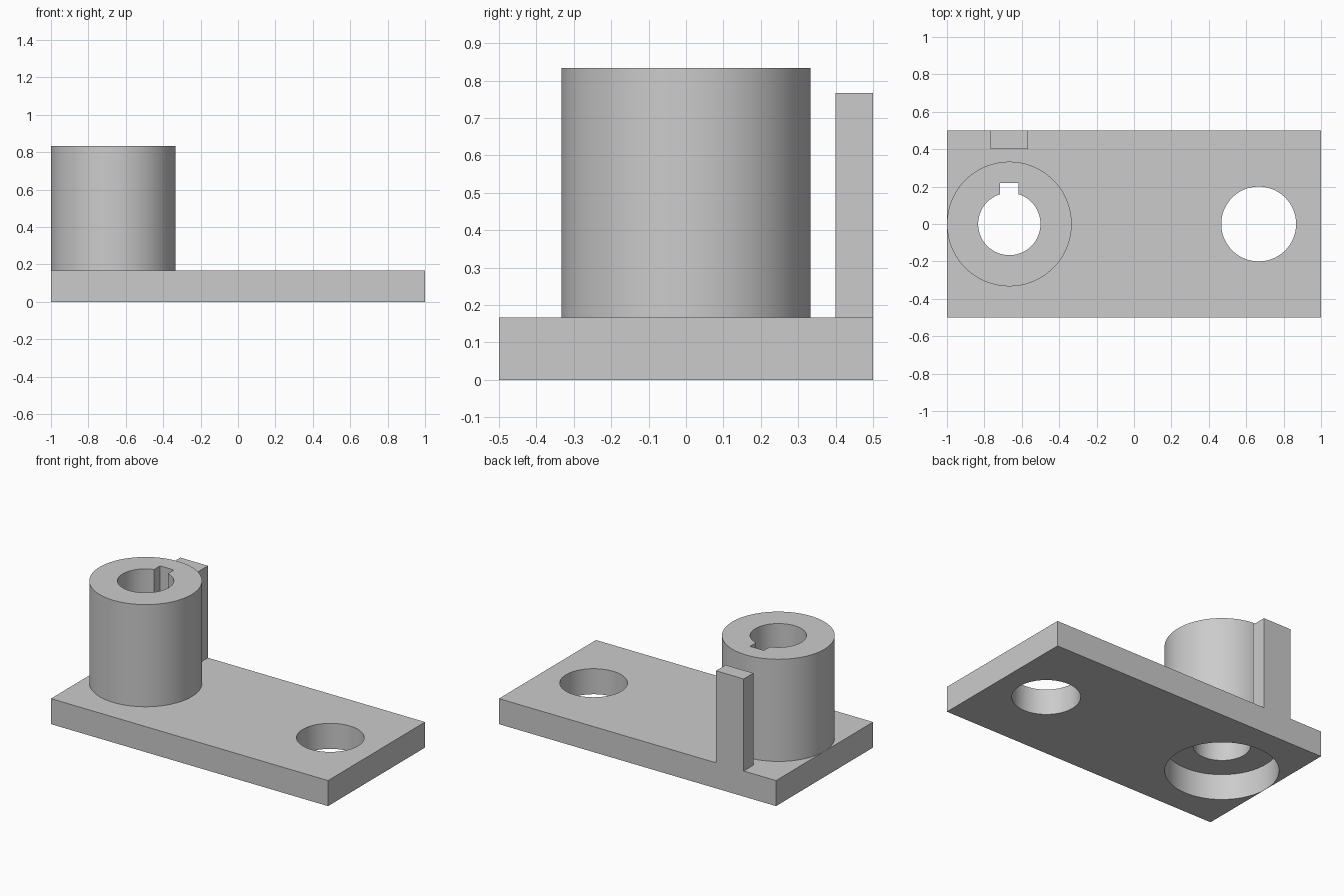
import bpy
import math

default = bpy.data.objects.get("Cube")
if default:
    bpy.data.objects.remove(default, do_unlink=True)

grey = bpy.data.materials.new("plain grey")
grey.use_nodes = True
grey.diffuse_color = (0.6, 0.6, 0.6, 1)
grey.node_tree.nodes["Principled BSDF"].inputs["Base Color"].default_value = grey.diffuse_color

THICK = 1 / 6        # plate thickness
BOSS_X = -2 / 3      # boss axis
BOSS_R = 1 / 3
BOSS_TOP = 5 / 6
BORE_R = 1 / 6


def finish(name):
    obj = bpy.context.object
    obj.name = name
    obj.data.materials.append(grey)
    return obj


def box(name, x0, x1, y0, y1, z0, z1):
    bpy.ops.mesh.primitive_cube_add(
        size=1, location=((x0 + x1) / 2, (y0 + y1) / 2, (z0 + z1) / 2))
    bpy.context.object.scale = (x1 - x0, y1 - y0, z1 - z0)
    bpy.ops.object.transform_apply(location=False, rotation=False, scale=True)
    return finish(name)


def cylinder(name, x, radius, z0, z1):
    bpy.ops.mesh.primitive_cylinder_add(
        vertices=96, radius=radius, depth=z1 - z0, location=(x, 0, (z0 + z1) / 2))
    return finish(name)


def cut(target, *cutters):
    bpy.ops.object.select_all(action="DESELECT")
    target.select_set(True)
    bpy.context.view_layer.objects.active = target
    for cutter in cutters:
        mod = target.modifiers.new("cut", "BOOLEAN")
        mod.operation = "DIFFERENCE"
        mod.solver = "EXACT"
        mod.object = cutter
        bpy.ops.object.modifier_apply(modifier=mod.name)
        bpy.data.objects.remove(cutter, do_unlink=True)
    bpy.ops.object.shade_smooth_by_angle(angle=math.radians(20))


# Base plate with a plain hole and the wide socket under the boss
plate = box("base_plate", -1, 1, -0.5, 0.5, 0, THICK)
cut(plate,
    cylinder("hole_cutter", -BOSS_X, 0.2, -0.1, 0.3),
    cylinder("socket_cutter", BOSS_X, BOSS_R - 0.001, -0.1, 0.3))

# Round boss with a keyed bore
boss = cylinder("boss", BOSS_X, BOSS_R, THICK, BOSS_TOP)
cut(boss,
    cylinder("bore_cutter", BOSS_X, BORE_R, 0, 1),
    box("keyway_cutter", BOSS_X - 0.05, BOSS_X + 0.05, 0, 0.22, 0, 1))

# Upright post on the back edge
box("back_post", BOSS_X - 0.1, BOSS_X + 0.1, 0.4, 0.5, THICK, 0.767)
